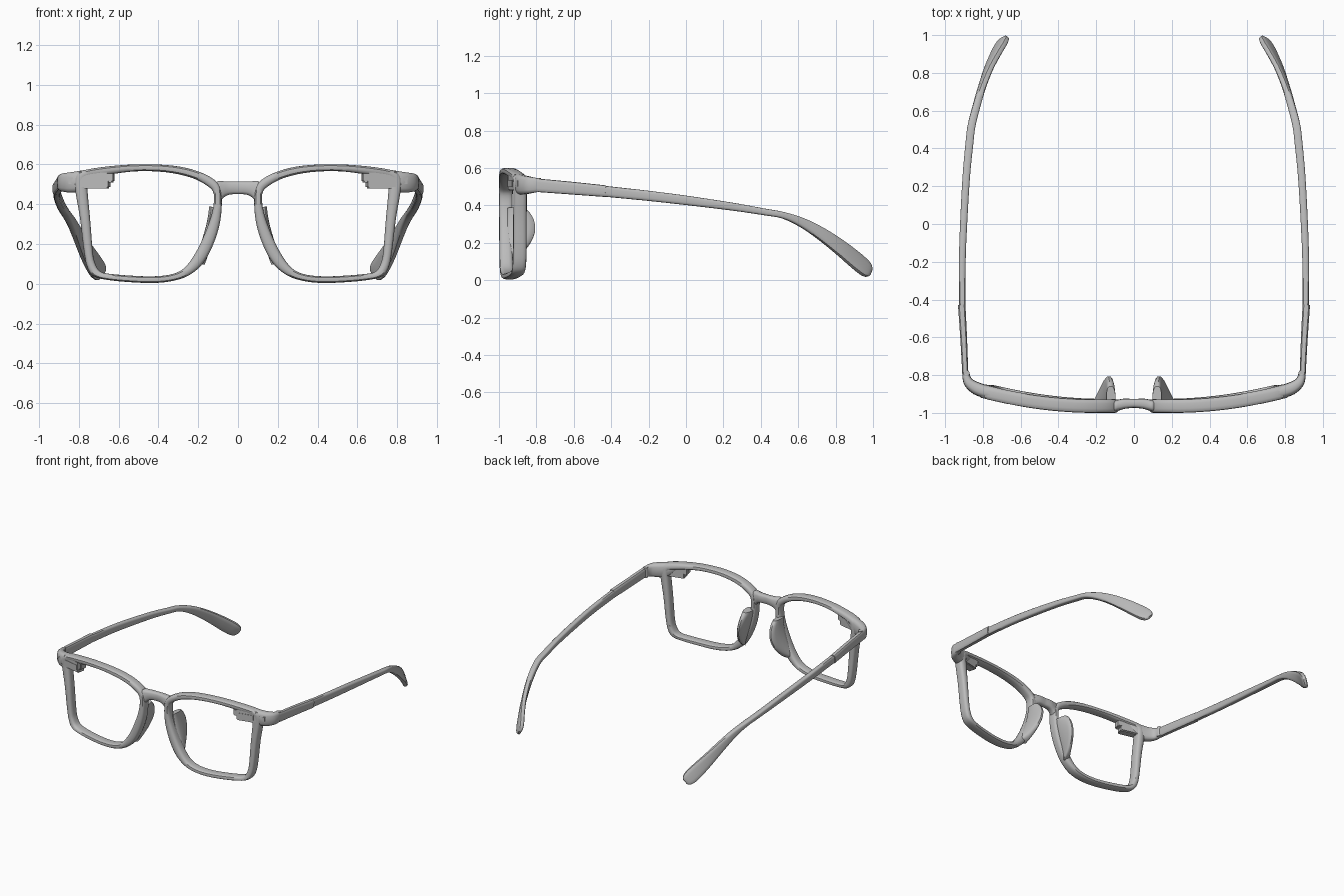
import bpy, bmesh, math
from mathutils import Vector, Matrix

cube = bpy.data.objects.get("Cube")
if cube:
    bpy.data.objects.remove(cube)

grey = bpy.data.materials.new("matte grey")
grey.use_nodes = True
grey.diffuse_color = (0.5, 0.5, 0.5, 1)
grey.node_tree.nodes["Principled BSDF"].inputs["Base Color"].default_value = grey.diffuse_color


def finish(name, bm, mirror=True, angle=40):
    """Turn a bmesh into a shaded object, mirrored across x when asked."""
    bmesh.ops.recalc_face_normals(bm, faces=bm.faces[:])
    mesh = bpy.data.meshes.new(name)
    bm.to_mesh(mesh)
    bm.free()
    mesh.materials.append(grey)
    obj = bpy.data.objects.new(name, mesh)
    bpy.context.collection.objects.link(obj)
    bpy.ops.object.select_all(action='DESELECT')
    obj.select_set(True)
    bpy.context.view_layer.objects.active = obj
    bpy.ops.object.shade_smooth_by_angle(angle=math.radians(angle))
    if mirror:
        obj.modifiers.new("mirror", 'MIRROR').use_mirror_merge = False


def smooth(rows, closed=False, steps=4):
    """Catmull-Rom resampling of a list of number rows."""
    n = len(rows)
    pick = (lambda i: rows[i % n]) if closed else (lambda i: rows[max(0, min(n - 1, i))])
    out = []
    for i in range(n if closed else n - 1):
        a, b, c, d = (pick(i + k) for k in (-1, 0, 1, 2))
        for s in range(steps):
            t = s / steps
            out.append([q + t * (r - p) / 2 + t * t * (p - 2.5 * q + 2 * r - e / 2)
                        + t ** 3 * (1.5 * (q - r) + (e - p) / 2)
                        for p, q, r, e in zip(a, b, c, d)])
    return out if closed else out + [list(rows[-1])]


def section(centre, u, v, power=0.65, n=14):
    """Rounded-box ring around a centre with half axes u and v."""
    ring = []
    for k in range(n):
        a = math.tau * (k + 0.5) / n
        c, s = math.cos(a), math.sin(a)
        ring.append(Vector(centre) + Vector(u) * math.copysign(abs(c) ** power, c)
                    + Vector(v) * math.copysign(abs(s) ** power, s))
    return ring


def loft(name, rings, closed=False, mirror=True):
    bm = bmesh.new()
    loops = [[bm.verts.new(p) for p in ring] for ring in rings]
    n = len(loops[0])
    pairs = list(zip(loops, loops[1:])) + ([(loops[-1], loops[0])] if closed else [])
    for a, b in pairs:
        for k in range(n):
            bm.faces.new((a[k], a[(k + 1) % n], b[(k + 1) % n], b[k]))
    if not closed:
        bm.faces.new(loops[0])
        bm.faces.new(loops[-1])
    finish(name, bm, mirror)


def box(name, x, y, z, size, turn=0.0, bevel=0.006):
    bm = bmesh.new()
    matrix = Matrix.Translation((x, y, z)) @ Matrix.Rotation(turn, 4, 'Z') @ Matrix.Diagonal((*size, 1))
    bmesh.ops.create_cube(bm, size=1, matrix=matrix)
    bmesh.ops.bevel(bm, geom=bm.edges[:], offset=bevel, segments=2, affect='EDGES')
    finish(name, bm)


def front(x):
    """Depth of the wrapped front surface at a given x."""
    return -1.0 + 0.22 * max(0, abs(x) - 0.2) ** 2


# Lens rims: outer x, outer z, inner x, inner z
rim = [
    (.085, .47, .122, .45), (.125, .528, .155, .492), (.23, .575, .235, .533),
    (.36, .597, .36, .56), (.52, .6, .51, .565), (.68, .587, .65, .548),
    (.79, .565, .742, .53), (.822, .525, .755, .5), (.815, .45, .754, .45),
    (.794, .33, .742, .32), (.775, .17, .729, .16), (.758, .085, .716, .1),
    (.727, .04, .69, .062), (.66, .02, .64, .05), (.54, .008, .53, .041),
    (.42, .004, .425, .038), (.32, .016, .335, .048), (.24, .046, .272, .078),
    (.17, .11, .217, .15), (.115, .22, .168, .25), (.085, .34, .13, .36)]
rings = []
for ox, oz, ix, iz in smooth(rim, closed=True):
    x, z = (ox + ix) / 2, (oz + iz) / 2
    rings.append(section((x, front(x) + 0.036 + 0.03 * x * (0.55 - z), z),
                         ((ox - ix) / 2, 0, (oz - iz) / 2), (0, 0.036, 0)))
loft("lens_rims", rings, closed=True)

# Bridge: x, depth, top, bottom
half = [(0, -.95, .515, .45), (.045, -.951, .515, .447), (.075, -.957, .516, .43),
        (.098, -.963, .518, .4), (.112, -.964, .505, .41)]
span = [(-x, *rest) for x, *rest in half[:0:-1]] + half
loft("bridge", [section((x, y, (t + b) / 2), (0, 0, (t - b) / 2), (0, 0.023 + abs(x) / 12, 0))
                for x, y, t, b in smooth(span)], mirror=False)

# Corner end pieces wrapping back to the hinges: x, y, top, bottom, half thickness
corner = [(.70, -.912, .583, .535, .03), (.77, -.892, .572, .47, .034),
          (.83, -.872, .562, .458, .034), (.87, -.845, .556, .462, .028),
          (.886, -.815, .55, .467, .022), (.889, -.785, .545, .472, .018)]
rows = smooth(corner)
rings = []
for i, (x, y, top, low, thick) in enumerate(rows):
    a, b = rows[max(0, i - 1)], rows[min(len(rows) - 1, i + 1)]
    along = Vector((b[0] - a[0], b[1] - a[1], 0)).normalized()
    rings.append(section((x, y, (top + low) / 2), (0, 0, (top - low) / 2),
                         (-along.y * thick, along.x * thick, 0)))
loft("end_pieces", rings)

# Housings inside the upper outer lens corners, with raised front pads
box("corner_housing", .72, -.908, .522, (.15, .06, .084), 0.22)
box("corner_housing_step", .642, -.925, .535, (.036, .056, .05), 0.2)
box("front_pad_inner", .72, front(.72) + .005, .518, (.12, .012, .045), 0.22, 0.004)
box("front_pad_outer", .825, front(.825) + .011, .517, (.06, .012, .04), 0.3, 0.004)


def arm(name, path, roll=0.0):
    """Sweep of x, y, z, half width, half height, rolling inward along the arm."""
    rows = smooth(path)
    rings = []
    for i, (x, y, z, w, h) in enumerate(rows):
        a, b = rows[max(0, i - 1)], rows[min(len(rows) - 1, i + 1)]
        along = (Vector(b[:3]) - Vector(a[:3])).normalized()
        side = along.cross(Vector((0, 0, 1))).normalized()
        turn = Matrix.Rotation(-roll * max(0, y - 0.5) / 0.5, 3, along)
        rings.append(section((x, y, z), turn @ side * w, turn @ side.cross(along) * h, 0.55))
    loft(name, rings)


# Temples: front segment, then the long arm with its paddle tip
arm("temple_front_segments", [(.893, -.8, .508, .016, .036), (.901, -.62, .493, .018, .034),
                              (.912, -.43, .476, .02, .031)])
arm("temple_arms", [
    (.909, -.44, .476, .017, .029), (.909, -.2, .451, .018, .027), (.902, 0, .427, .019, .025),
    (.888, .25, .393, .02, .021), (.872, .42, .365, .021, .018), (.86, .52, .347, .021, .018),
    (.835, .62, .308, .02, .025), (.806, .72, .25, .019, .034), (.77, .82, .178, .018, .043),
    (.732, .9, .113, .018, .05), (.705, .95, .071, .018, .05), (.691, .976, .05, .015, .04),
    (.685, .988, .041, .008, .022)], roll=0.4)

# Hinge barrels behind the end pieces
bm = bmesh.new()
bmesh.ops.create_cone(bm, cap_ends=True, segments=16, radius1=.016, radius2=.016, depth=.074,
                      matrix=Matrix.Translation((.886, -.79, .509)))
finish("hinge_barrels", bm)

# Nose pads: wedge fins that follow the inner slope of each rim
rings = []
steps = 18
for i in range(steps + 1):
    t = i / steps
    z = 0.385 - 0.285 * t
    base = 0.112 + 0.088 * t ** 1.5
    reach = 0.02 + 0.13 * math.sin(math.pi * (0.12 + 0.88 * t) ** 0.85) ** 0.75
    root = Vector((base, -.955, z))
    tip = Vector((base + 0.012 - 0.03 * t, -.955 + reach, z))
    ring = section((root + tip) / 2, (tip - root) / 2, (0.02, 0, 0.004), 0.75)
    for p in ring:
        # Flare the lens side of the fin toward its root
        depth = (tip.y - p.y) / reach
        if p.x > base:
            p.x += 0.016 * depth
    rings.append(ring)
loft("nose_pads", rings)
